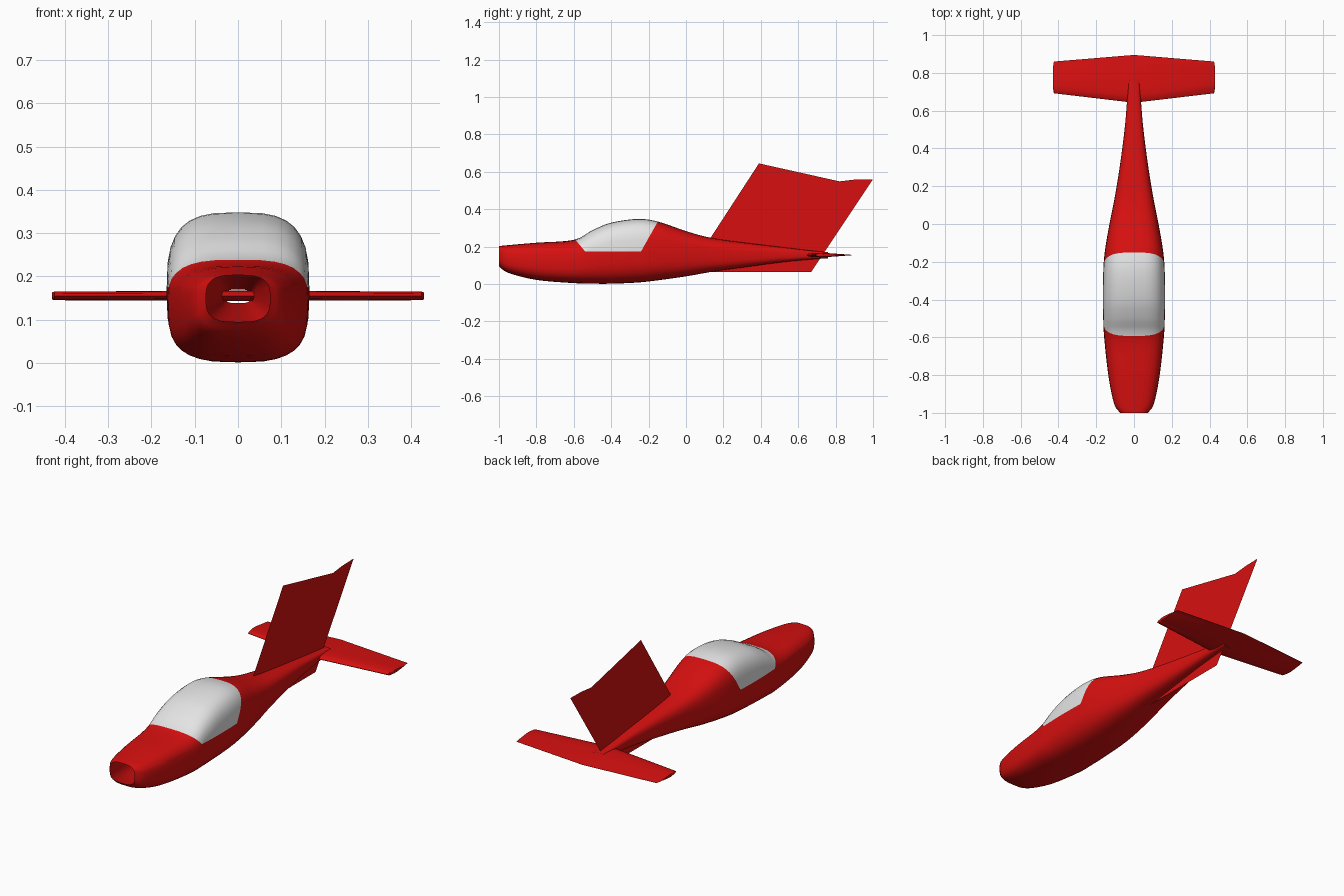
import bpy, bmesh, math
from mathutils import Vector

if "Cube" in bpy.data.objects:
    bpy.data.objects.remove(bpy.data.objects["Cube"])


def material(name, rgb):
    m = bpy.data.materials.new(name)
    m.diffuse_color = (*rgb, 1)
    m.use_nodes = True
    m.node_tree.nodes["Principled BSDF"].inputs["Base Color"].default_value = m.diffuse_color
    return m


RED = material("red paint", (0.68, 0.005, 0.005))
GREY = material("canopy grey", (0.78, 0.78, 0.78))


def finish(name, bm, mats, smooth=None):
    mesh = bpy.data.meshes.new(name)
    bm.to_mesh(mesh)
    bm.free()
    ob = bpy.data.objects.new(name, mesh)
    bpy.context.collection.objects.link(ob)
    for m in mats:
        mesh.materials.append(m)
    if smooth:
        bpy.ops.object.select_all(action='DESELECT')
        ob.select_set(True)
        bpy.context.view_layer.objects.active = ob
        bpy.ops.object.shade_smooth_by_angle(angle=math.radians(smooth))
    return ob


def loft(bm, rings, cap=False):
    """Skin closed rings of equal point count."""
    vs = [[bm.verts.new(p) for p in r] for r in rings]
    n = len(vs[0])
    for a, b in zip(vs, vs[1:]):
        for i in range(n):
            j = (i + 1) % n
            bm.faces.new((a[i], a[j], b[j], b[i]))
    if cap:
        bm.faces.new(vs[0])
        bm.faces.new(vs[-1])
    bmesh.ops.recalc_face_normals(bm, faces=bm.faces)


def catmull(pts, sub):
    """Smooth curve through the stations."""
    p = [Vector(q) for q in pts]
    p = [2 * p[0] - p[1]] + p + [2 * p[-1] - p[-2]]
    out = []
    for i in range(1, len(p) - 2):
        a, b, c, d = p[i - 1:i + 3]
        for k in range(sub):
            t = k / sub
            out.append(0.5 * (2 * b + (c - a) * t + (2 * a - 5 * b + 4 * c - d) * t * t
                              + (3 * b - a - 3 * c + d) * t ** 3))
    return out + [p[-2]]


# Fuselage: open-ended tube, stations are (y, half width, bottom z, top z)
stations = [
    (-1.00, .074, .095, .203), (-.95, .106, .060, .208), (-.80, .136, .022, .221),
    (-.60, .158, .005, .236), (-.50, .163, .002, .288), (-.40, .165, .002, .328),
    (-.26, .163, .008, .348), (-.15, .155, .020, .334), (0, .130, .041, .283),
    (.13, .104, .064, .248), (.30, .076, .088, .223), (.50, .050, .115, .199),
    (.65, .037, .130, .181), (.76, .030, .138, .170)]
# Canopy edge cuts: point on plane, normal pointing into the canopy
cuts = [(Vector((0, -.54, .175)), Vector((0, .06, .05)).normalized()),
        (Vector((0, 0, .175)), Vector((0, 0, 1))),
        (Vector((0, -.24, .175)), Vector((0, -.16, .09)).normalized())]


def section(s, n=32, e=2 / 3.1):
    y, w, lo, hi = s[:]
    zc, h = (lo + hi) / 2, (hi - lo) / 2
    ring = []
    for i in range(n):
        a = 2 * math.pi * i / n
        c, d = math.cos(a), math.sin(a)
        ring.append((w * math.copysign(abs(c) ** e, c), y,
                     zc + h * math.copysign(abs(d) ** e, d)))
    return ring


# catmull needs 4D vectors: mathutils handles them directly
bm = bmesh.new()
loft(bm, [section(s) for s in catmull(stations, 4)])
for co, no in cuts:
    bmesh.ops.bisect_plane(bm, geom=bm.verts[:] + bm.edges[:] + bm.faces[:],
                           plane_co=co, plane_no=no, dist=1e-5)
# Canopy faces lie inside all three cuts
for f in bm.faces:
    c = f.calc_center_median()
    f.material_index = int(all((c - co).dot(no) > 0 for co, no in cuts))
finish("fuselage", bm, [RED, GREY], 40)

# Fin: a flat sheet on the centre line
bm = bmesh.new()
outline = [(.013, .065), (.67, .065), (1.0, .56), (.90, .558), (.82, .549), (.39, .645)]
bm.faces.new([bm.verts.new((0, y, z)) for y, z in outline])
finish("tail_fin", bm, [RED])

# Tailplane: thin airfoil, stations are (x, leading y, trailing y, half thickness)
foil = [(0, 0), (.04, .6), (.15, .95), (.3, 1), (.55, .75), (.8, .35),
        (1, 0.03)]
half = [(.43, .725, .825, .008), (.424, .692, .86, .010), (0, .642, .895, .012)]
spans = [(-x, a, b, t) for x, a, b, t in half] + half[-2::-1]
rings = []
for x, a, b, t in spans:
    top = [(x, a + (b - a) * u, .155 + t * v) for u, v in foil]
    low = [(x, a + (b - a) * u, .155 - t * v) for u, v in foil[-1:0:-1]]
    rings.append(top + low)
bm = bmesh.new()
loft(bm, rings, cap=True)
finish("tailplane", bm, [RED], 35)
